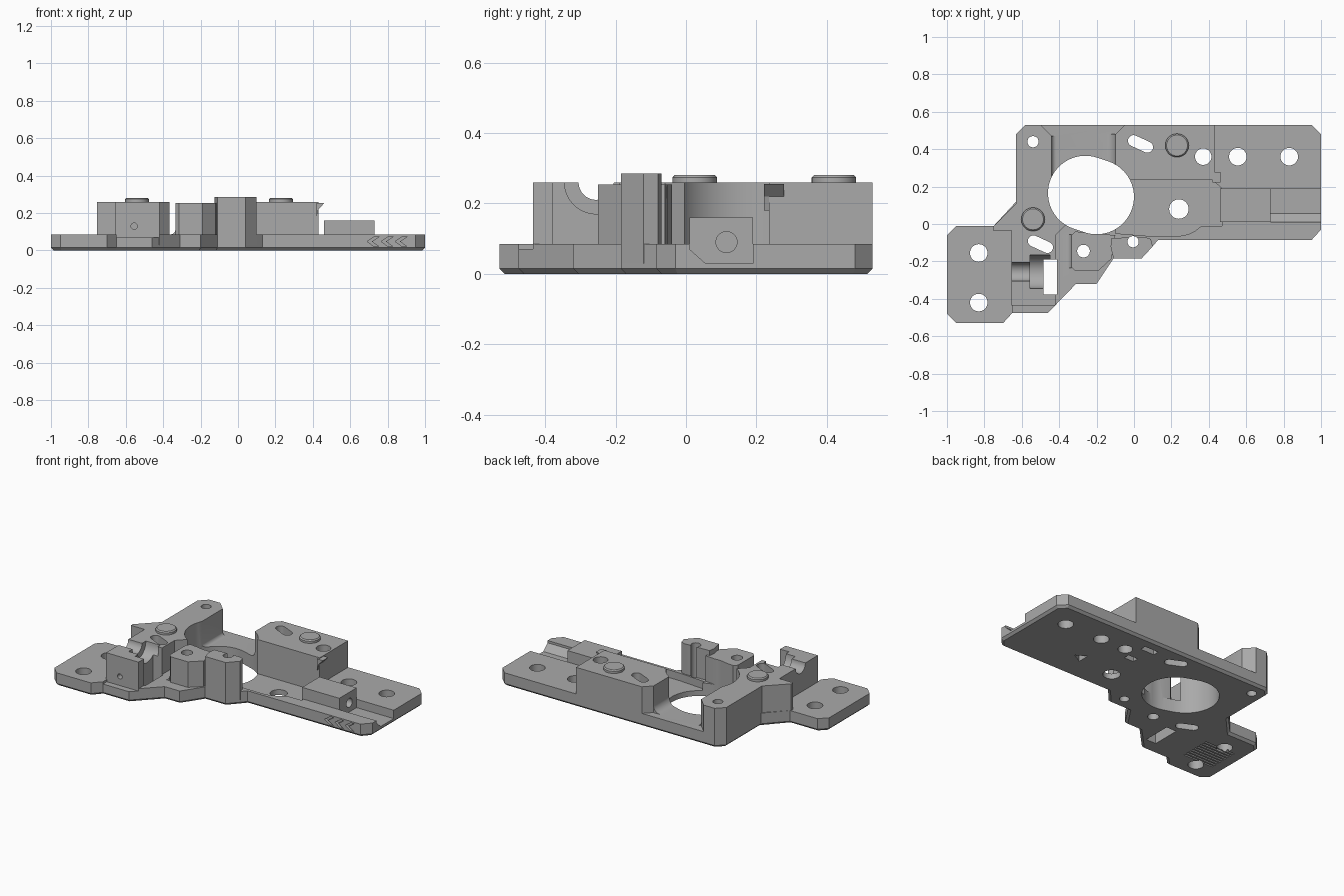
import bpy, bmesh, math
from mathutils import Matrix, Vector

cube = bpy.data.objects.get("Cube")
if cube:
    bpy.data.objects.remove(cube)

grey = bpy.data.materials.new("mid_grey")
grey.use_nodes = True
COLOUR = (0.4, 0.4, 0.4, 1)
grey.diffuse_color = COLOUR
grey.node_tree.nodes["Principled BSDF"].inputs["Base Color"].default_value = COLOUR

# Map a profile (u, v) and depth w into model space for each extrusion axis
AXES = {"z": lambda u, v, w: (u, v, w),
        "y": lambda u, v, w: (u, w, v),
        "x": lambda u, v, w: (w, u, v)}


def prism(name, pts, lo, hi, axis="z", cutter=False):
    bm = bmesh.new()
    f = AXES[axis]
    a = [bm.verts.new(f(u, v, lo)) for u, v in pts]
    b = [bm.verts.new(f(u, v, hi)) for u, v in pts]
    bm.faces.new(a)
    bm.faces.new(b)
    for i in range(len(a)):
        j = (i + 1) % len(a)
        bm.faces.new((a[i], a[j], b[j], b[i]))
    bmesh.ops.recalc_face_normals(bm, faces=bm.faces)
    me = bpy.data.meshes.new(name)
    bm.to_mesh(me)
    bm.free()
    me.materials.append(grey)
    ob = bpy.data.objects.new(name, me)
    bpy.context.collection.objects.link(ob)
    ob.hide_render = cutter
    return ob


def circle(x, y, r, n=40):
    return [(x + r * math.cos(math.tau * i / n), y + r * math.sin(math.tau * i / n)) for i in range(n)]


def rect(x0, x1, y0, y1):
    return [(x0, y0), (x1, y0), (x1, y1), (x0, y1)]


def slot(ax, ay, bx, by, r, n=24):
    # Two half circles joined by straight sides
    start = math.atan2(by - ay, bx - ax) - math.pi / 2
    pts = []
    for k, (cx, cy) in enumerate(((bx, by), (ax, ay))):
        for i in range(n + 1):
            t = start + k * math.pi + math.pi * i / n
            pts.append((cx + r * math.cos(t), cy + r * math.sin(t)))
    return pts


def fillet(x, z, r, side, n=8):
    # Concave corner strip against a wall at x, on a floor at z
    pts = [(x, z - 0.01), (x, z + r)]
    for i in range(1, n + 1):
        t = math.pi / 2 * i / n
        pts.append((x + side * r * (1 - math.cos(t)), z + r * (1 - math.sin(t))))
    return pts + [(x + side * r, z - 0.01)]


def boolean(ob, other, op):
    m = ob.modifiers.new(other.name, "BOOLEAN")
    m.operation = op
    m.solver = "EXACT"
    m.object = other
    bpy.context.view_layer.objects.active = ob
    bpy.ops.object.modifier_apply(modifier=m.name)
    bpy.data.objects.remove(other)


# Base plate with a chamfered underside
outline = [(-.63, .48), (-.58, .53), (.95, .53), (1, .48), (1, -.03), (.95, -.085), (.13, -.085),
           (.04, -.185), (-.11, -.185), (-.2, -.32), (-.31, -.32), (-.46, -.475), (-.65, -.475),
           (-.7, -.53), (-.95, -.53), (-1, -.48), (-1, -.06), (-.95, -.01), (-.75, -.01), (-.63, .12)]
body = prism("mounting_bracket", outline, 0, 0.085)
bm = bmesh.new()
bm.from_mesh(body.data)
low = [e for e in bm.edges if all(v.co.z < 0.001 for v in e.verts)]
bmesh.ops.bevel(bm, geom=low, offset=0.015, segments=1, affect="EDGES")
bm.to_mesh(body.data)
bm.free()

# Lower floor, channel and front ledge cut into the plate
floor = [(-.1, .235), (.42, .235), (.47, .19), (.47, -.01), (.36, -.01), (.33, -.035), (.29, -.055),
         (.24, -.065), (.09, -.065), (-.1, -.05)]
channel = [(.01, .2), (.01, .07), (.055, .03), (.19, .03), (.19, .2)]
for ob in (prism("floor_cut", floor, 0.035, 0.3),
           prism("channel_cut", channel, 0.47, 1.1, "x"),
           prism("ledge_cut", rect(-.65, -.4, -.5, -.435), 0.07, 0.2)):
    boolean(body, ob, "DIFFERENCE")

# Raised blocks
arm = [(-.63, .48), (-.58, .53), (-.5, .53), (-.44, .47), (-.44, .1), (-.36, 0), (-.42, -.06),
       (-.42, -.435), (-.655, -.435), (-.655, -.035), (-.755, -.035), (-.755, -.015), (-.63, .11)]
back = [(-.05, .53), (.43, .53), (.43, .235), (-.1, .235), (-.1, .48)]
boss = [(-.335, -.06), (-.315, -.04), (-.1, -.06), (-.12, -.185), (-.19, -.25), (-.315, -.25), (-.335, -.23)]
post = [(-.12, -.075), (-.125, -.12), (-.11, -.185), (.04, -.185), (.1, -.12), (.09, -.08), (.06, -.07)]
parts = [prism("side_arm", arm, 0.03, 0.26),
         prism("back_block", back, 0.02, 0.26),
         prism("screw_boss", boss, 0.03, 0.253),
         prism("front_post", post, 0.03, 0.285),
         prism("clamp_block", [(.01, .07), (.055, .02), (.19, .02), (.19, .16), (.01, .16)], 0.46, 0.73, "x"),
         prism("back_fillet", fillet(-.099, .085, .05, -1), 0.3, 0.481, "y"),
         prism("arm_fillet", fillet(-.441, .085, .025, 1), 0.25, 0.471, "y"),
         prism("boss_fillet", fillet(-.334, .085, .03, -1), -.235, -.055, "y"),
         prism("hook_tab", [(.42, .18), (.43, .22), (.463, .255), (.42, .255)], .222, .278, "y")]
for ob in parts:
    boolean(body, ob, "UNION")

# Through openings
cuts = [prism("lens_cut", slot(-.26, .165, -.2, .145, .2), -.1, .5)]
holes = [(-.83, -.155, .047), (-.83, -.42, .047), (.37, .36, .044), (.555, .36, .047),
         (.83, .36, .047), (.24, .08, .052), (-.54, .44, .03), (-.005, -.095, .03), (-.27, -.145, .034)]
for x, y, r in holes:
    cuts.append(prism("hole_cut", circle(x, y, r), -.1, .5))
for x, y in ((.035, .428), (-.5, -.108)):
    cuts.append(prism("slot_cut", slot(x - .037, y + .017, x + .037, y - .017, .03), -.1, .5))

# Roller seat: stepped half round and an open pocket
cuts += [prism("axle_cut", circle(-.255, .26, .05), -.7, -.5, "x"),
         prism("roller_cut", circle(-.255, .26, .09), -.555, -.45, "x"),
         prism("pocket_cut", rect(-.485, -.412, -.378, -.19), -.1, .5),
         prism("set_screw_cut", circle(-.555, .13, .017, 16), -.5, -.4, "y"),
         prism("clamp_bore_cut", circle(.115, .09, .03, 24), .6, .8, "x")]

# Underside recesses
cuts += [prism("nut_cut", circle(.51, .115, .045, 3), -.1, .06),
         prism("stud_cut", rect(.2, .3, .42, .46), -.1, .04),
         prism("key_cut", rect(.24, .31, .28, .32), -.1, .04)]
for i in range(9):
    y = -.375 + i * .024
    cuts.append(prism("grip_cut", rect(-.92, -.7, y, y + .011), -.1, .012))

# Arrow marks on the front edge
for i in range(3):
    x = .69 + i * .075
    arrow = [(x, .048), (x + .04, .075), (x + .065, .075), (x + .025, .048), (x + .065, .02), (x + .04, .02)]
    cuts.append(prism("arrow_cut", arrow, -.2, -.065, "y"))
for ob in cuts:
    boolean(body, ob, "DIFFERENCE")


def smooth(ob):
    bpy.ops.object.select_all(action="DESELECT")
    ob.select_set(True)
    bpy.context.view_layer.objects.active = ob
    bpy.ops.object.shade_smooth_by_angle(angle=math.radians(25))


# Round locating pads with a bevelled rim
smooth(body)
for side, x, y in (("left", .23, .42), ("right", -.54, .025)):
    pad = prism(side + "_pad", circle(x, y, .063), 0.25, 0.281)
    bevel = pad.modifiers.new("rim", "BEVEL")
    bevel.width = 0.007
    bevel.segments = 1
    smooth(pad)
